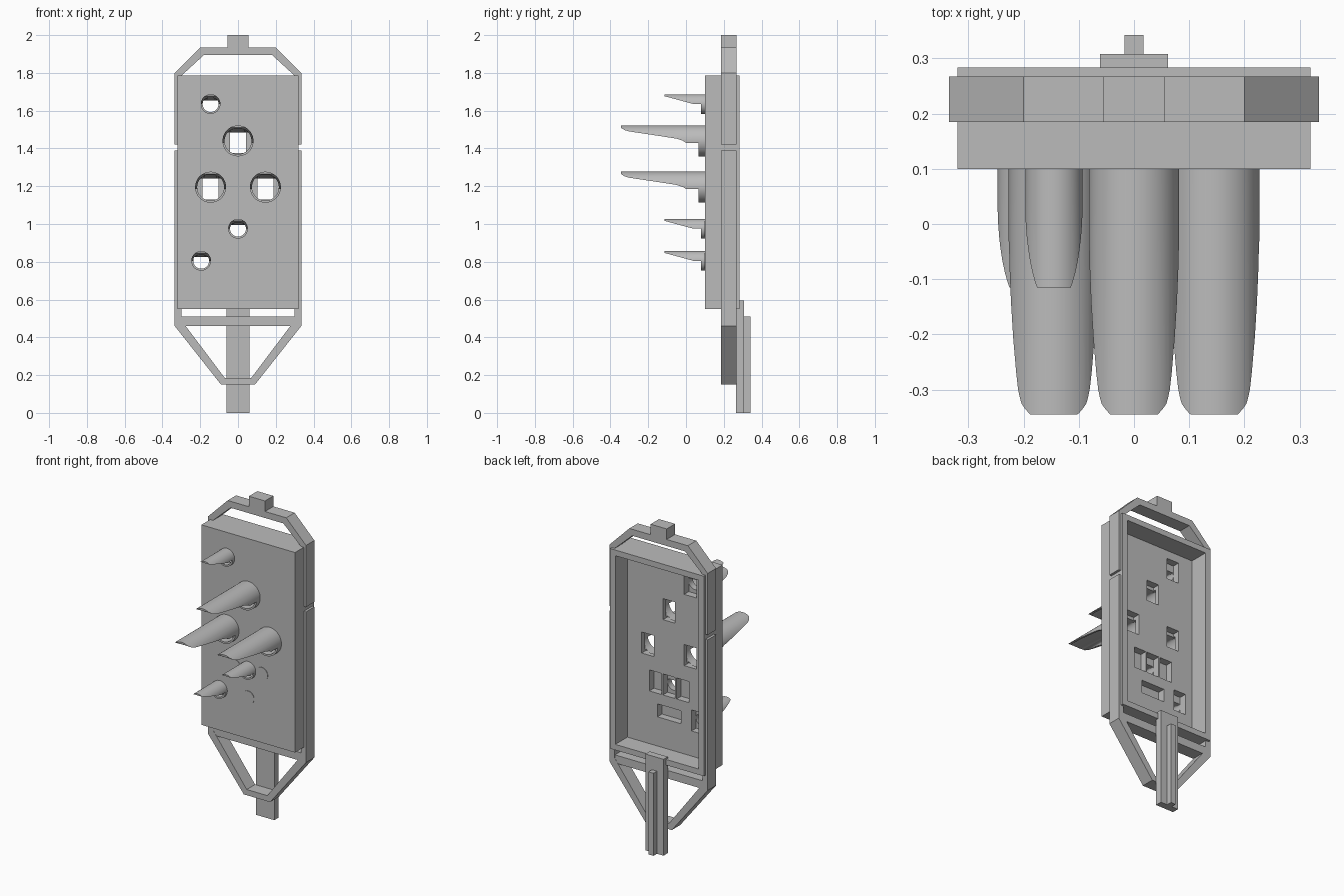
import bpy, bmesh, math

cube = bpy.data.objects.get("Cube")
if cube:
    bpy.data.objects.remove(cube, do_unlink=True)

grey = bpy.data.materials.new("plain_grey")
grey.use_nodes = True
grey.diffuse_color = (0.5, 0.5, 0.5, 1)
grey.node_tree.nodes["Principled BSDF"].inputs["Base Color"].default_value = (0.5, 0.5, 0.5, 1)


def loft(name, rings):
    """Closed solid through matching rings of points."""
    bm = bmesh.new()
    rows = [[bm.verts.new(p) for p in ring] for ring in rings]
    n = len(rows[0])
    for a, b in zip(rows, rows[1:]):
        for i in range(n):
            j = (i + 1) % n
            bm.faces.new((a[i], a[j], b[j], b[i]))
    bm.faces.new(rows[0][::-1])
    bm.faces.new(rows[-1])
    bmesh.ops.recalc_face_normals(bm, faces=bm.faces)
    mesh = bpy.data.meshes.new(name)
    bm.to_mesh(mesh)
    bm.free()
    mesh.materials.append(grey)
    obj = bpy.data.objects.new(name, mesh)
    bpy.context.collection.objects.link(obj)
    return obj


def box(name, x0, x1, y0, y1, z0, z1):
    return loft(name, [[(x0, y, z0), (x1, y, z0), (x1, y, z1), (x0, y, z1)] for y in (y0, y1)])


def mirrored_prism(name, half, y0, y1):
    pts = half + [(-x, z) for x, z in reversed(half)]
    return loft(name, [[(x, y, z) for x, z in pts] for y in (y0, y1)])


def circle(cx, cz, r, y, top=9.0, n=48):
    """Ring facing the front, flattened above the height top."""
    angles = [2 * math.pi * (i + 0.5) / n for i in range(n)]
    return [(cx + r * math.cos(a), y, min(cz + r * math.sin(a), top)) for a in angles]


def cut(target, cutter):
    mod = target.modifiers.new("cut", "BOOLEAN")
    mod.operation = "DIFFERENCE"
    mod.solver = "EXACT"
    mod.object = cutter
    bpy.context.view_layer.update()
    bpy.context.view_layer.objects.active = target
    bpy.ops.object.modifier_apply(modifier=mod.name)
    bpy.data.objects.remove(cutter, do_unlink=True)


# Hollow panel, open at the back
panel = box("panel", -0.32, 0.32, 0.10, 0.283, 0.55, 1.785)
cut(panel, box("cavity", -0.285, 0.285, 0.165, 0.4, 0.585, 1.75))


def pocket(x, z, half_w=0.042, half_h=0.065):
    cut(panel, box("pocket", x - half_w, x + half_w, 0.12, 0.2, z - half_h, z + half_h))


# Spout sizes: outer radius, inner radius, tip y, ceiling at root and tip,
# and the underside outline as (y, height above the centre)
BIG = (0.082, 0.071, -0.345, 0.045, 0.068,
       [(0.065, -0.2), (0.065, -0.01), (0, -0.01), (-0.015, 0), (-0.05, 0.012),
        (-0.14, 0.026), (-0.3, 0.05), (-0.325, 0.057), (-0.345, 0.07), (-0.4, 0.075), (-0.4, -0.2)])
SMALL = (0.052, 0.042, -0.115, 0.02, 0.04,
         [(0.08, -0.2), (0.08, 0), (0.04, 0), (0.025, 0.004),
          (-0.115, 0.042), (-0.2, 0.045), (-0.2, -0.2)])


def spout(name, x, z, kind):
    r_out, r_in, tip, root_top, tip_top, under = kind

    def bore():
        return loft("bore", [circle(x, z, r_in, 0.135, z + root_top),
                             circle(x, z, r_in, 0.09, z + root_top),
                             circle(x, z, r_in, tip - 0.05, z + tip_top)])

    obj = loft(name, [circle(x, z, r_out, y) for y in (tip, 0.105)])
    cut(obj, loft("underside", [[(x + s, y, z + h) for y, h in under] for s in (-0.2, 0.2)]))
    cut(obj, bore())
    cut(panel, bore())
    pocket(x, z)
    bpy.ops.object.select_all(action="DESELECT")
    obj.select_set(True)
    bpy.context.view_layer.objects.active = obj
    bpy.ops.object.shade_smooth_by_angle(angle=math.radians(30))


spout("large_spout_top", 0, 1.44, BIG)
spout("large_spout_right", -0.145, 1.195, BIG)
spout("large_spout_left", 0.145, 1.195, BIG)
spout("small_spout_top", -0.145, 1.635, SMALL)
spout("small_spout_middle", 0, 0.975, SMALL)
spout("small_spout_bottom", -0.195, 0.805, SMALL)

# Button discs with blind pockets behind them
for name, x, z, w, h in (("disc_right", -0.093, 0.975, 0.042, 0.065),
                         ("disc_left", 0.093, 0.975, 0.042, 0.065),
                         ("disc_bottom", 0, 0.805, 0.08, 0.04)):
    loft(name, [circle(x, z, 0.041, y) for y in (0.097, 0.105)])
    pocket(x, z, w, h)

# Surrounding frame in two halves, with a tab on top
mirrored_prism("upper_frame", [(0.055, 2), (0.055, 1.935), (0.2, 1.935), (0.335, 1.8), (0.335, 1.42),
                               (0.3, 1.42), (0.3, 1.785), (0.18, 1.895)], 0.185, 0.267)
mirrored_prism("lower_frame", [(0.09, 0.15), (0.335, 0.46), (0.335, 1.39), (0.3, 1.39),
                               (0.3, 0.49), (0.07, 0.185)], 0.185, 0.267)
box("frame_crossbar", -0.31, 0.31, 0.186, 0.266, 0.46, 0.51)

# Tail bar with a ridge along its back
box("tail_bar", -0.062, 0.062, 0.266, 0.308, 0, 0.595)
box("tail_ridge", -0.017, 0.017, 0.3, 0.342, 0, 0.51)
